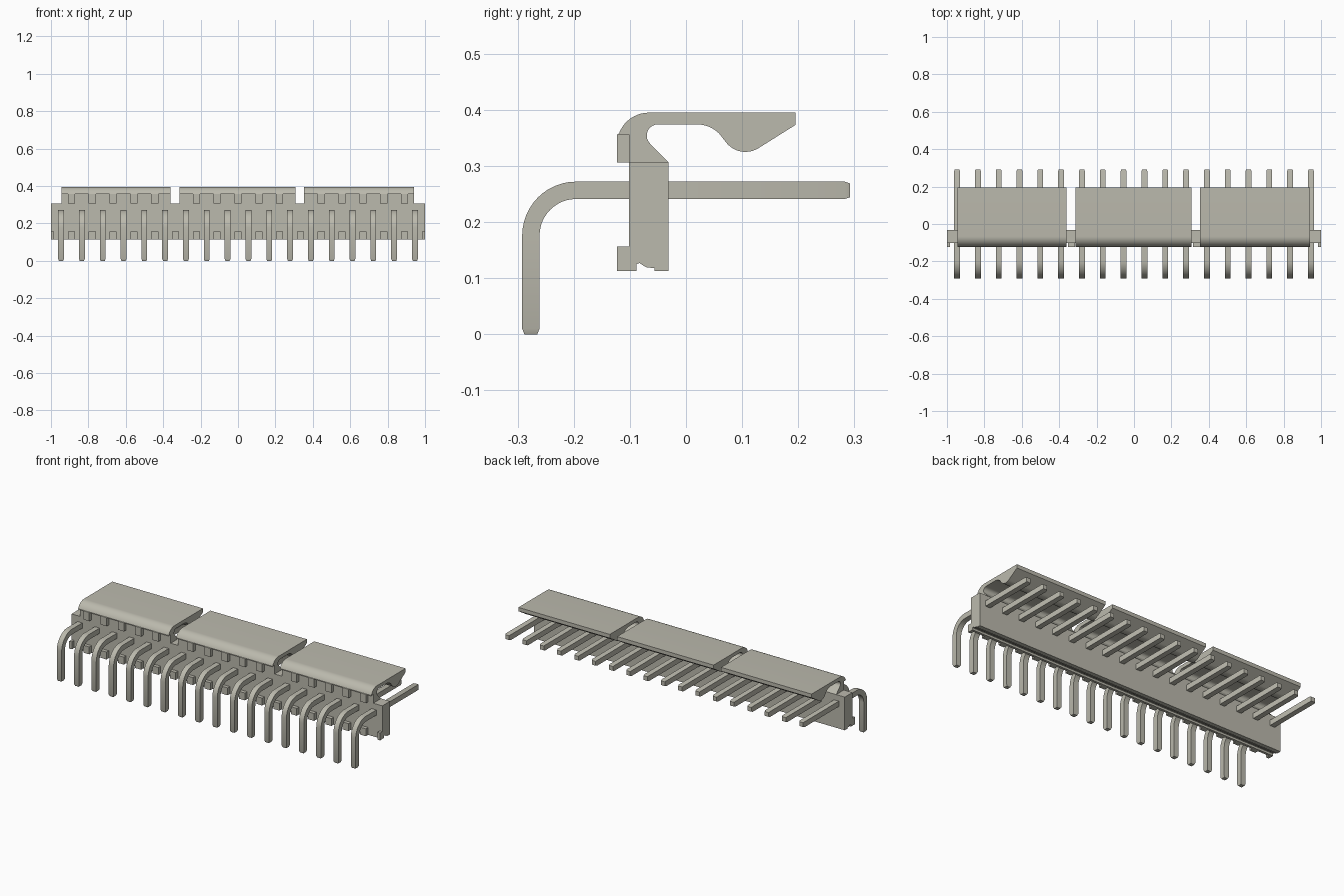
import bpy, bmesh, math
from mathutils import Vector

cube = bpy.data.objects.get("Cube")
if cube:
    bpy.data.objects.remove(cube, do_unlink=True)

mat = bpy.data.materials.new("warm grey")
mat.use_nodes = True
COLOUR = (0.50, 0.49, 0.42, 1)
mat.diffuse_color = COLOUR
mat.node_tree.nodes["Principled BSDF"].inputs["Base Color"].default_value = COLOUR

PINS = 18
PITCH = 0.1113
FIRST = -PITCH * (PINS - 1) / 2


def finish(bm, name):
    bmesh.ops.recalc_face_normals(bm, faces=bm.faces)
    mesh = bpy.data.meshes.new(name)
    bm.to_mesh(mesh)
    bm.free()
    mesh.materials.append(mat)
    mesh.shade_smooth()
    mesh.set_sharp_from_angle(angle=math.radians(30))
    return place(mesh, name)


def place(mesh, name, x=0):
    ob = bpy.data.objects.new(name, mesh)
    ob.location.x = x
    bpy.context.scene.collection.objects.link(ob)
    return ob


def loft(rings, name):
    """Skin a chain of equal point rings and cap both ends."""
    bm = bmesh.new()
    loops = [[bm.verts.new(p) for p in ring] for ring in rings]
    n = len(loops[0])
    for a, b in zip(loops, loops[1:]):
        for i in range(n):
            j = (i + 1) % n
            bm.faces.new((a[i], a[j], b[j], b[i]))
    bm.faces.new(loops[0])
    bm.faces.new(loops[-1])
    return finish(bm, name)


def extrude(profile, x0, x1, name):
    return loft([[(x, y, z) for y, z in profile] for x in (x0, x1)], name)


def arc(cy, cz, r, a0, a1, steps=10):
    angles = [math.radians(a0 + (a1 - a0) * i / steps) for i in range(steps + 1)]
    return [(cy + r * math.cos(a), cz + r * math.sin(a)) for a in angles]


def box(x0, x1, y0, y1, z0, z1, name):
    return extrude([(y0, z0), (y1, z0), (y1, z1), (y0, z1)], x0, x1, name)


# Housing bar with a groove along its underside
BACK, FRONT, LIP = -0.031, -0.102, -0.123
BASE, DECK = 0.113, 0.306
housing = [(FRONT, DECK), (FRONT, BASE), (-0.088, BASE), (-0.088, 0.125),
           (-0.083, 0.127), (-0.077, 0.123), (-0.070, 0.119), (-0.056, 0.118),
           (-0.056, BASE), (BACK, BASE), (BACK, DECK)]
extrude(housing, -1, 1, "housing_bar")

# Feet and hanging teeth between the pins
for k in range(PINS + 1):
    x = FIRST + (k - 0.5) * PITCH
    box(max(x - 0.019, -1), min(x + 0.019, 1), LIP, FRONT, BASE, 0.156, f"foot_{k}")
    if k % 6:
        box(x - 0.019, x + 0.019, LIP, FRONT, DECK, 0.356, f"tooth_{k}")

# Three latch sections with a curled neck and a rounded catch
latch = [(FRONT, DECK), (FRONT, 0.356), (LIP, 0.356)]
latch += arc(-0.066, 0.338, 0.057, 160, 90)
latch += [(0.195, 0.395), (0.195, 0.373)]
latch += arc(0.106, 0.369, 0.044, -55, -137)
latch += arc(0.020, 0.319, 0.055, 45, 90, 6)
latch += arc(-0.050, 0.354, 0.020, 90, 225)
latch += [(BACK, DECK)]
for side, (x0, x1) in zip(("right", "middle", "left"),
                          ((-0.945, -0.362), (-0.314, 0.307), (0.354, 0.942))):
    extrude(latch, x0, x1, f"latch_{side}")

# Bent square pin with tapered tips: centre, width direction, half size
HALF, TIP = 0.0155, 0.0115
bend = arc(-0.196, 0.176, 0.0805, 180, 90, 12)
stations = [((-0.2765, 0), 180, TIP), ((-0.2765, 0.010), 180, HALF)]
stations += [(p, 180 - 7.5 * i, HALF) for i, p in enumerate(bend)]
stations += [((0.283, 0.2565), 90, HALF), ((0.292, 0.2565), 90, TIP + 0.001)]
rings = []
for (y, z), angle, h in stations:
    a = math.radians(angle)
    c, out = Vector((0, y, z)), Vector((0, math.cos(a), math.sin(a)))
    side = Vector((1, 0, 0))
    rings.append([c + h * (s * side + t * out)
                  for s, t in ((-1, -1), (1, -1), (1, 1), (-1, 1))])
pin = loft(rings, "pin_1")
pin.location.x = FIRST
for k in range(1, PINS):
    place(pin.data, f"pin_{k + 1}", FIRST + k * PITCH)
